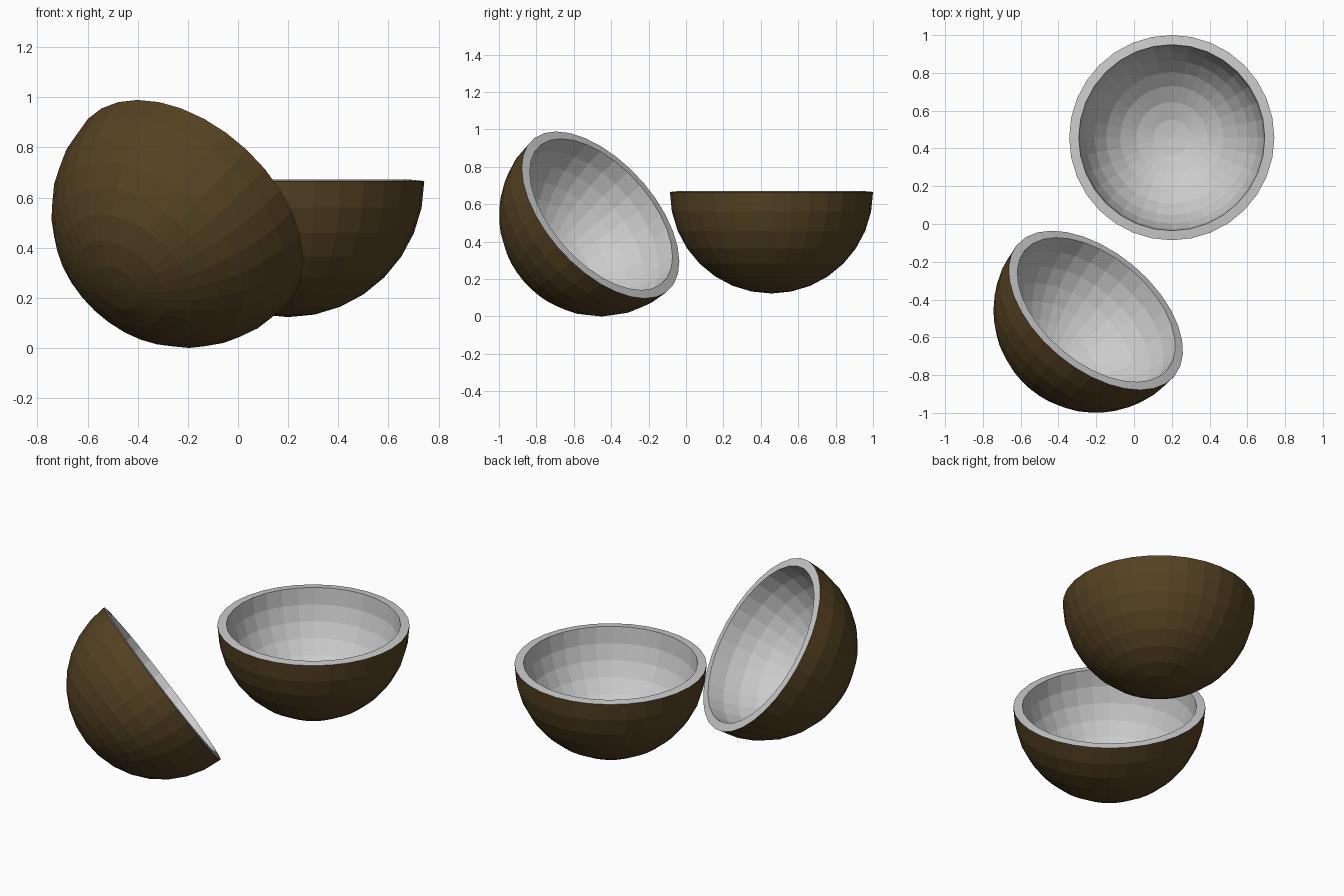
import bpy, bmesh
from mathutils import Vector

if "Cube" in bpy.data.objects:
    bpy.data.objects.remove(bpy.data.objects["Cube"])

RADIUS, WALL = 0.543, 0.051


def material(name, color):
    m = bpy.data.materials.new(name)
    m.diffuse_color = color
    m.use_nodes = True
    m.node_tree.nodes["Principled BSDF"].inputs["Base Color"].default_value = m.diffuse_color
    return m


husk = material("husk_brown", (0.09, 0.055, 0.016, 1))
flesh = material("flesh_grey", (0.8, 0.8, 0.8, 1))


def shell_half(name, center, opening):
    """Open lower hemisphere, thickened inwards, with its opening facing a direction."""
    bm = bmesh.new()
    bmesh.ops.create_uvsphere(bm, u_segments=32, v_segments=16, radius=RADIUS)
    upper = [v for v in bm.verts if v.co.z > 0.001]
    bmesh.ops.delete(bm, geom=upper, context='VERTS')
    mesh = bpy.data.meshes.new(name)
    bm.to_mesh(mesh)
    bm.free()
    mesh.materials.append(husk)
    mesh.materials.append(flesh)
    obj = bpy.data.objects.new(name, mesh)
    bpy.context.collection.objects.link(obj)
    obj.location = center
    obj.rotation_euler = Vector(opening).to_track_quat('Z', 'Y').to_euler()
    # Pale inner wall and rim
    solid = obj.modifiers.new("wall", 'SOLIDIFY')
    solid.thickness = WALL
    solid.offset = -1
    solid.material_offset = 1
    solid.material_offset_rim = 1
    return obj


# Half standing upright, opening up
shell_half("upright_shell_half", (0.20, 0.457, 0.666), (0, 0, 1))
# Half leaning over, opening towards back right
shell_half("tilted_shell_half", (-0.202, -0.457, 0.543), (0.527, 0.631, 0.57))
